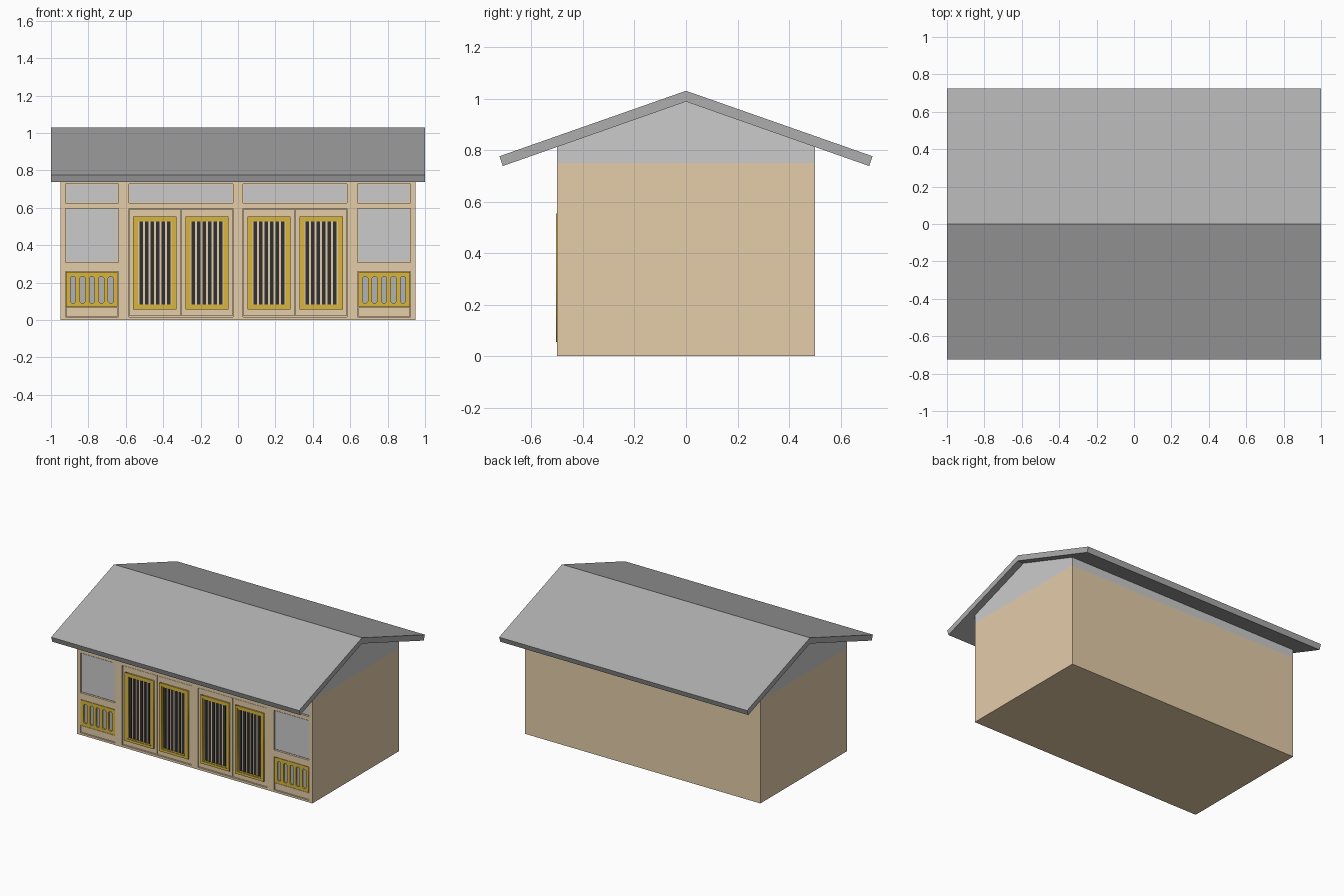
import bpy, bmesh, math

if "Cube" in bpy.data.objects:
    bpy.data.objects.remove(bpy.data.objects["Cube"])


def material(name, r, g, b):
    m = bpy.data.materials.new(name)
    m.diffuse_color = (r, g, b, 1)
    m.use_nodes = True
    m.node_tree.nodes["Principled BSDF"].inputs["Base Color"].default_value = m.diffuse_color
    return m


TAN = material("tan_wood", .78, .61, .40)
OCHRE = material("ochre_wood", .69, .47, .05)
BLACK = material("black_bars", .03, .03, .03)
SLATE = material("slate_roof", .42, .42, .42)
GREY = material("light_grey", .8, .8, .8)
SLOT = material("slot_grey", .45, .45, .45)


def finish(name, bm, mat):
    bmesh.ops.recalc_face_normals(bm, faces=bm.faces)
    me = bpy.data.meshes.new(name)
    bm.to_mesh(me)
    bm.free()
    ob = bpy.data.objects.new(name, me)
    bpy.context.collection.objects.link(ob)
    if mat:
        me.materials.append(mat)
    return ob


def add_box(bm, x0, x1, y0, y1, z0, z1):
    vs = bmesh.ops.create_cube(bm, size=1)["verts"]
    for v in vs:
        v.co.x = x1 if v.co.x > 0 else x0
        v.co.y = y1 if v.co.y > 0 else y0
        v.co.z = z1 if v.co.z > 0 else z0


def boxes(name, items, mat):
    bm = bmesh.new()
    for it in items:
        add_box(bm, *it)
    return finish(name, bm, mat)


def prism(name, profile, half, mat):
    # y-z profile extruded along x
    bm = bmesh.new()
    f = bm.faces.new([bm.verts.new((-half, y, z)) for y, z in profile])
    ext = bmesh.ops.extrude_face_region(bm, geom=[f])["geom"]
    for v in ext:
        if isinstance(v, bmesh.types.BMVert):
            v.co.x = half
    return finish(name, bm, mat)


def rect(x0, x1, z0, z1, c=0):
    # rectangle outline, corners cut by c
    if c == 0:
        return [(x0, z0), (x1, z0), (x1, z1), (x0, z1)]
    return [(x0 + c, z0), (x1 - c, z0), (x1, z0 + c), (x1, z1 - c),
            (x1 - c, z1), (x0 + c, z1), (x0, z1 - c), (x0, z0 + c)]


def pierced_panel(name, loops, y0, y1, mat):
    # flat upright panel: first loop is the outline, the others are holes
    cu = bpy.data.curves.new(name, 'CURVE')
    cu.dimensions = '2D'
    cu.fill_mode = 'BOTH'
    cu.extrude = (y1 - y0) / 2
    for pts in loops:
        sp = cu.splines.new('POLY')
        sp.points.add(len(pts) - 1)
        for p, (x, z) in zip(sp.points, pts):
            p.co = (x, z, 0, 1)
        sp.use_cyclic_u = True
    cu.materials.append(mat)
    ob = bpy.data.objects.new(name, cu)
    bpy.context.collection.objects.link(ob)
    ob.location.y = (y0 + y1) / 2
    ob.rotation_euler.x = math.pi / 2
    bpy.ops.object.select_all(action='DESELECT')
    ob.select_set(True)
    bpy.context.view_layer.objects.active = ob
    bpy.ops.object.convert(target='MESH')


def span(s, a, b):
    return (min(s * a, s * b), max(s * a, s * b))


# Roof slab and gable wall under it
prism("roof", [(0, 1.03), (.724, .776), (.711, .738), (0, .988), (-.711, .738), (-.724, .776)], 1, SLATE)
prism("gable_wall", [(-.5, .75), (.5, .75), (.5, .815), (0, .99), (-.5, .815)], .95, GREY)

# Main walls with recessed openings on the front
walls = boxes("walls", [(-.95, .95, -.5, .5, 0, .75)], TAN)
SIDE, DOORS = (.64, .922), (.026, .584)
openings = []
for s in (-1, 1):
    for rng, z0, z1 in ((SIDE, .625, .728), (SIDE, .307, .597), (SIDE, .015, .259),
                        (DOORS, .625, .728), (DOORS, .017, .597)):
        openings.append((*span(s, *rng), -.53, -.485, z0, z1))
cutter = boxes("opening_cutter", openings, None)
cutter.hide_render = True
mod = walls.modifiers.new("openings", 'BOOLEAN')
mod.operation = 'DIFFERENCE'
mod.solver = 'EXACT'
mod.object = cutter
bpy.context.view_layer.objects.active = walls
bpy.ops.object.modifier_apply(modifier=mod.name)
bpy.data.objects.remove(cutter)

G = .005  # groove around inset panels
for s, side in ((-1, "left"), (1, "right")):
    # Window and transom panes
    panes = []
    for rng, z0, z1 in ((SIDE, .625, .728), (SIDE, .307, .597), (DOORS, .625, .728)):
        panes.append((*span(s, rng[0] + G, rng[1] - G), -.493, -.48, z0 + G, z1 - G))
    boxes(side + "_window_panes", panes, GREY)

    # Low side panel: plain board, slotted railing and the grey behind it
    x0, x1 = span(s, .643, .919)
    boxes(side + "_base_board", [(x0, x1, -.495, -.48, .019, .066)], TAN)
    boxes(side + "_slot_backing", [(x0, x1, -.489, -.48, .07, .255)], SLOT)
    slots = []
    for i in range(5):
        cx = s * (.68 + i * .0505)
        slots.append(rect(cx - .014, cx + .014, .091, .231, .007))
    pierced_panel(side + "_slotted_railing", [rect(x0, x1, .07, .256)] + slots, -.499, -.487, OCHRE)

    # Pair of doors: leaf, raised frame, upright bars
    for n, (a, b) in enumerate(((.029, .303), (.308, .581))):
        name = f"{side}_door_{n + 1}"
        x0, x1 = span(s, a, b)
        cx = (x0 + x1) / 2
        boxes(name + "_leaf", [(x0, x1, -.495, -.48, .021, .593)], TAN)
        pierced_panel(name + "_frame", [rect(cx - .116, cx + .116, .055, .553),
                                        rect(cx - .098, cx + .098, .073, .535)], -.505, -.49, OCHRE)
        pierced_panel(name + "_inner_lip", [rect(cx - .098, cx + .098, .073, .535),
                                            rect(cx - .089, cx + .089, .082, .526)], -.501, -.49, OCHRE)
        bars = []
        for i in range(6):
            bx = cx + (i - 2.5) * .0295
            bars.append((bx - .009, bx + .009, -.5, -.49, .08, .528))
        boxes(name + "_bars", bars, BLACK)
